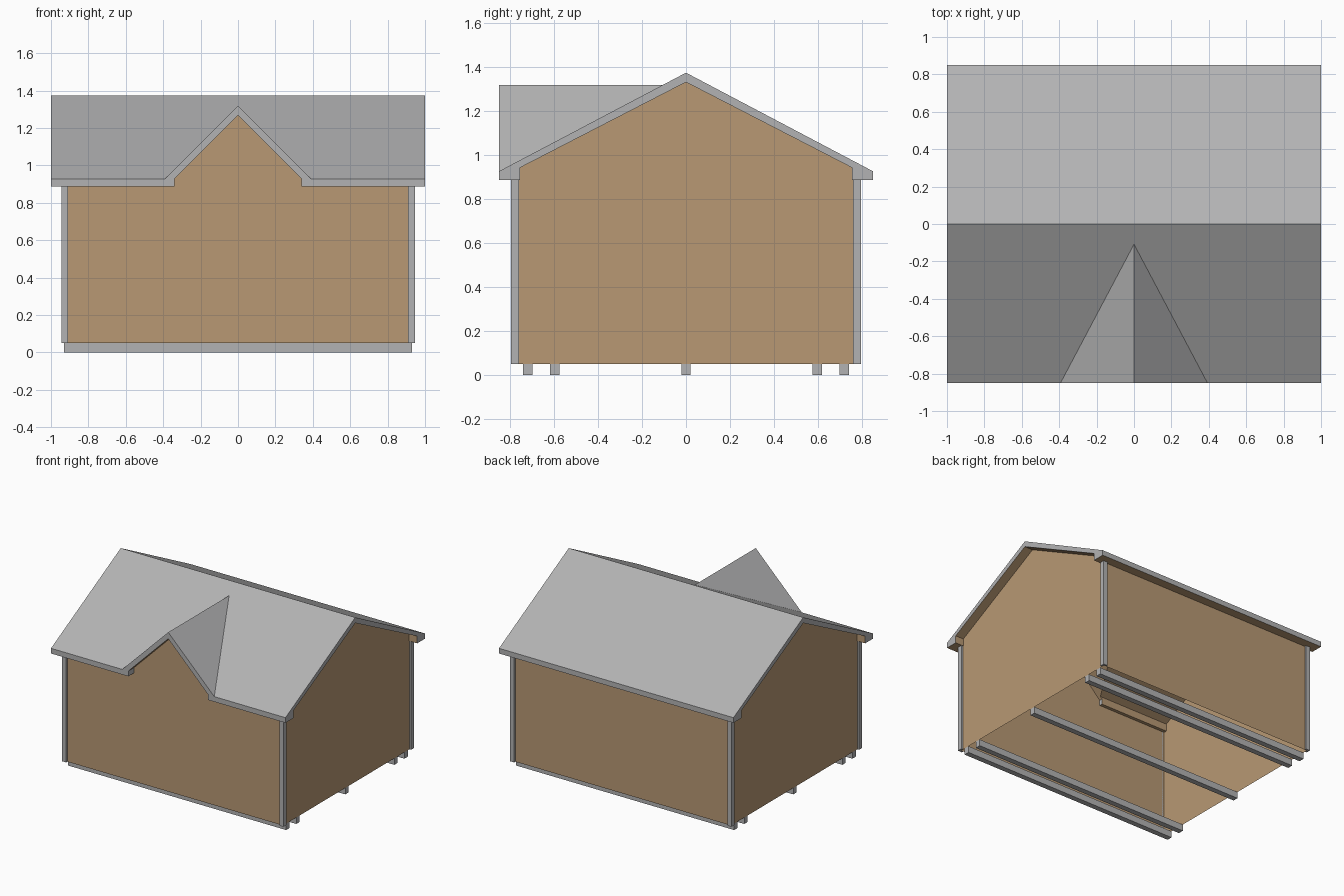
import bpy, bmesh

if "Cube" in bpy.data.objects:
    bpy.data.objects.remove(bpy.data.objects["Cube"])


def material(name, color):
    m = bpy.data.materials.new(name)
    m.diffuse_color = (*color, 1)
    m.use_nodes = True
    m.node_tree.nodes["Principled BSDF"].inputs["Base Color"].default_value = m.diffuse_color
    return m


GREY = material("grey trim and roof", (0.45, 0.45, 0.455))
TAN = material("tan siding", (0.48, 0.317, 0.174))


def finish(name, bm, *mats):
    bmesh.ops.recalc_face_normals(bm, faces=bm.faces[:])
    me = bpy.data.meshes.new(name)
    bm.to_mesh(me)
    bm.free()
    for m in mats:
        me.materials.append(m)
    ob = bpy.data.objects.new(name, me)
    bpy.context.collection.objects.link(ob)
    return ob


def place(axis, t, u, v):
    """Put profile point (u, v) at position t along the axis."""
    return {'x': (t, u, v), 'y': (u, t, v), 'z': (u, v, t)}[axis]


def prism(name, profile, axis, a, b, *mats):
    bm = bmesh.new()
    rings = [[bm.verts.new(place(axis, t, u, v)) for u, v in profile] for t in (a, b)]
    bm.faces.new(rings[0])
    bm.faces.new(rings[1])
    n = len(profile)
    for i in range(n):
        j = (i + 1) % n
        bm.faces.new((rings[0][i], rings[0][j], rings[1][j], rings[1][i]))
    return finish(name, bm, *mats)


def mirrored(half):
    """Close a half profile across u = 0 (ridge point listed last)."""
    return half + [(-u, v) for u, v in reversed(half) if u != 0]


def boolean(target, tool, op):
    mod = target.modifiers.new("bool", 'BOOLEAN')
    mod.operation, mod.solver, mod.object = op, 'EXACT', tool
    bpy.context.view_layer.objects.active = target
    bpy.ops.object.modifier_apply(modifier=mod.name)
    bpy.data.objects.remove(tool)


# Roof: main gable joined with the front dormer, then hollowed out
roof = prism("roof", mirrored([(0.85, 0.887), (0.85, 0.927), (0, 1.375)]), 'x', -1, 1, GREY, TAN)
dormer = prism("dormer", mirrored([(0.42, 0.9), (0, 1.318)]), 'y', -0.85, 0, GREY)
attic = prism("attic", mirrored([(0.755, 0.8), (0.755, 0.943), (0, 1.332)]), 'x', -1.1, 1.1, GREY)
opening = prism("opening", mirrored([(0.34, 0.8), (0.34, 0.928), (0, 1.268)]), 'y', -1, -0.01, GREY)
boolean(roof, dormer, 'UNION')
boolean(roof, attic, 'DIFFERENCE')
boolean(roof, opening, 'DIFFERENCE')
# Undersides and inward faces of the eaves are tan
for p in roof.data.polygons:
    inward = abs(p.normal.y) > 0.9 and p.normal.y * p.center.y < 0
    p.material_index = 1 if p.normal.z < -0.1 or inward else 0

# Walls: thin sheets, open at the bottom
front = mirrored([(0.93, 0.05), (0.93, 0.91), (0.352, 0.91), (0.352, 0.93), (0, 1.282)])
back = mirrored([(0.93, 0.05), (0.93, 0.91)])
gable = mirrored([(0.78, 0.05), (0.78, 0.93), (0.755, 0.955), (0, 1.342)])
for name, axis, t, profile in (("front_wall", 'y', -0.78, front), ("back_wall", 'y', 0.78, back),
                               ("left_wall", 'x', -0.93, gable), ("right_wall", 'x', 0.93, gable)):
    bm = bmesh.new()
    f = bm.faces.new([bm.verts.new(place(axis, t, u, v)) for u, v in profile])
    f.normal_update()
    outward = f.normal.x if axis == 'x' else f.normal.y
    flip = outward * t < 0
    wall = finish(name, bm, TAN)
    n = wall.data.polygons[0].normal
    if (n.x if axis == 'x' else n.y) * t < 0:
        wall.data.flip_normals()

# L-shaped corner boards
corner = [(0.91, 0.78), (0.93, 0.78), (0.93, 0.76), (0.945, 0.76), (0.945, 0.795), (0.91, 0.795)]
for sx in (-1, 1):
    for sy in (-1, 1):
        prism("corner_trim", [(sx * u, sy * v) for u, v in corner], 'z', 0.05, 0.9, GREY)

# Skids under the floor
for y in (-0.72, -0.597, 0, 0.597, 0.72):
    prism("skid", [(y - 0.021, 0), (y + 0.021, 0), (y + 0.021, 0.05), (y - 0.021, 0.05)],
          'x', -0.93, 0.93, GREY)
